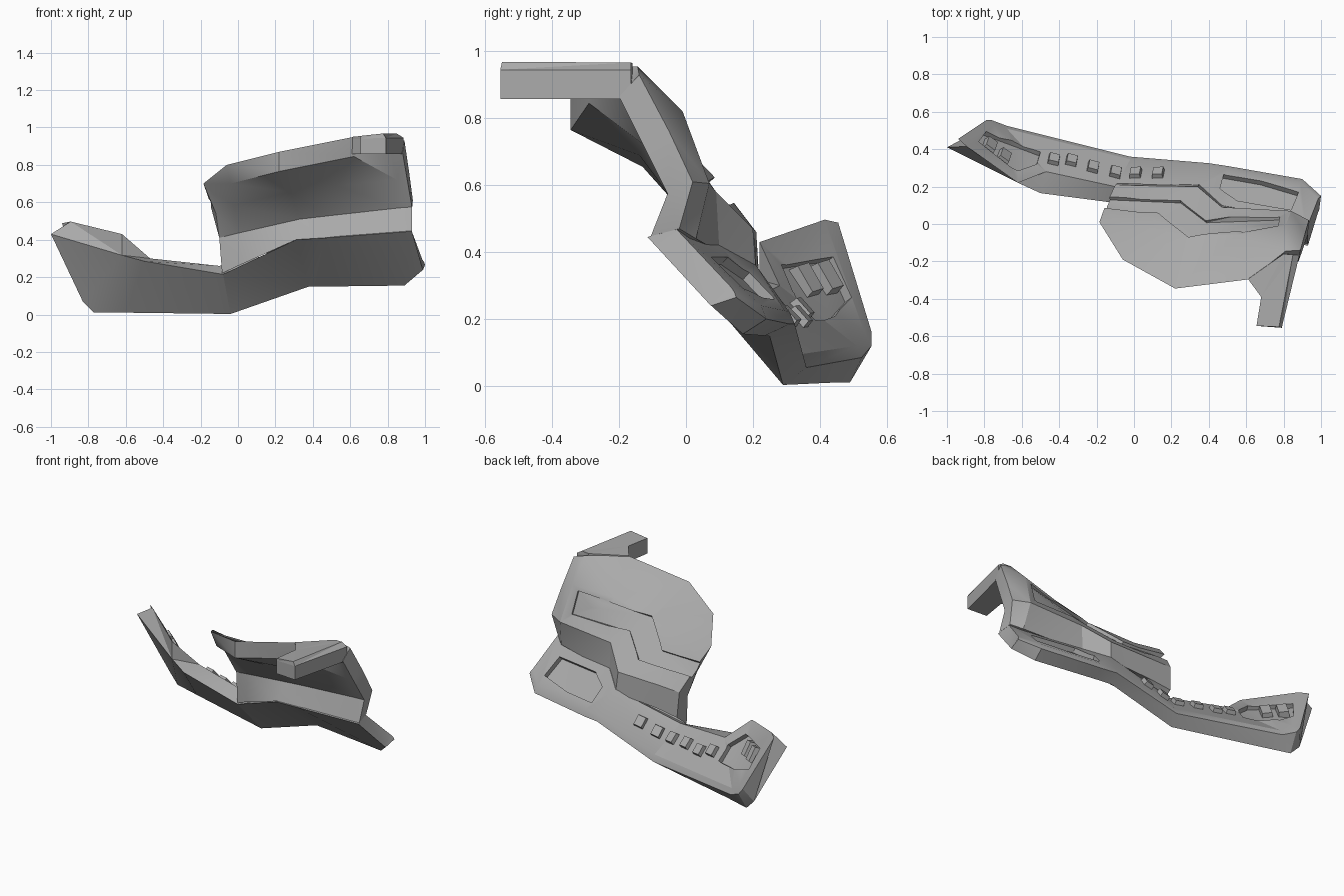
import bpy, bmesh, math
from mathutils import Vector, Matrix
from mathutils.bvhtree import BVHTree

if "Cube" in bpy.data.objects:
    bpy.data.objects.remove(bpy.data.objects["Cube"])

grey = bpy.data.materials.new("matte_grey")
grey.diffuse_color = (0.4, 0.4, 0.4, 1)
grey.use_nodes = True
grey.node_tree.nodes["Principled BSDF"].inputs["Base Color"].default_value = grey.diffuse_color


def finish(name, bm):
    bmesh.ops.recalc_face_normals(bm, faces=bm.faces)
    me = bpy.data.meshes.new(name)
    bm.to_mesh(me)
    ob = bpy.data.objects.new(name, me)
    bpy.context.collection.objects.link(ob)
    me.materials.append(grey)
    return ob


def loft(name, rings):
    """Closed solid through matching cross-sections; also returns a ray tree."""
    bm = bmesh.new()
    rows = [[bm.verts.new(p) for p in ring] for ring in rings]
    n = len(rows[0])
    for a, b in zip(rows, rows[1:]):
        for i in range(n):
            j = (i + 1) % n
            bm.faces.new((a[i], a[j], b[j], b[i]))
    bm.faces.new(rows[0])
    bm.faces.new(rows[-1])
    bmesh.ops.triangulate(bm, faces=bm.faces)
    ob = finish(name, bm)
    tree = BVHTree.FromBMesh(bm)
    bm.free()
    return ob, tree


def drop(tree, x, y):
    """Point and normal of the upper surface at x, y."""
    p, n, _, _ = tree.ray_cast(Vector((x, y, 3)), Vector((0, 0, -1)))
    if p is None:
        p, n, _, _ = tree.find_nearest(Vector((x, y, 0.4)))
    return p, (n if n.z > 0 else -n)


def recess(ob, tree, low, high, depth, open_start=False):
    """Cut a pocket between two polylines laid on the surface."""
    rings = []
    for a, b in zip(low, high):
        (pa, na), (pb, nb) = drop(tree, *a), drop(tree, *b)
        n = (na + nb).normalized()
        rings.append([pa - n * depth, pb - n * depth, pb + n * 0.06, pa + n * 0.06])
    if open_start:
        rings[0] = [p + Vector((-0.09, 0, 0)) for p in rings[0]]
    cutter, _ = loft("recess_cutter", rings)
    cutter.hide_render = True
    mod = ob.modifiers.new("recess", 'BOOLEAN')
    mod.operation = 'DIFFERENCE'
    mod.solver = 'EXACT'
    mod.object = cutter
    bpy.context.view_layer.objects.active = ob
    bpy.ops.object.modifier_apply(modifier=mod.name)
    bpy.data.objects.remove(cutter)


def key(name, tree, x, y, size, along, sink=0.0):
    """Tapered push button sitting on the surface."""
    p, n = drop(tree, x, y)
    u = (Vector(along) - n * n.dot(Vector(along))).normalized()
    rot = Matrix((u, n.cross(u), n)).transposed().to_4x4()
    bm = bmesh.new()
    bmesh.ops.create_cube(bm, size=1)
    for v in bm.verts:
        s = 0.82 if v.co.z > 0 else 1
        v.co = Vector((v.co.x * size[0] * s, v.co.y * size[1] * s, v.co.z * size[2]))
    bm.transform(Matrix.Translation(p - n * sink) @ rot)
    finish(name, bm)
    bm.free()


# Lower console: front top, front bottom, back bottom, back bevel, inner top
console, console_tree = loft("lower_console", [
    [(-1, .41, .43), (-.83, .50, .07), (-.79, .555, .16), (-.94, .455, .488), (-.895, .415, .497)],
    [(-.62, .22, .317), (-.77, .49, .01), (-.76, .555, .12), (-.75, .53, .17), (-.62, .22, .43)],
    [(-.50, .165, .285), (-.60, .44, .01), (-.68, .525, .085), (-.68, .51, .12), (-.47, .28, .30)],
    [(-.08, .11, .215), (-.04, .29, .003), (-.02, .36, .055), (-.02, .345, .095), (-.10, .20, .26)],
    [(.31, -.06, .40), (.38, .25, .15), (.40, .325, .185), (.40, .31, .22), (.35, .21, .36)],
    [(.47, -.07, .41), (.50, .235, .15), (.50, .31, .185), (.50, .295, .225), (.47, .10, .42)],
    [(.93, -.115, .445), (.89, .17, .155), (.90, .24, .20), (.89, .225, .24), (.92, -.03, .47)],
    [(.985, .065, .25), (.99, .075, .24), (1, .15, .265), (.995, .145, .28), (.985, .135, .295)],
])

# Upper hood: foot front, front kink, underside, rim bottom, rim top, bulge, ledge, ledge foot
hood, hood_tree = loft("upper_hood", [
    [(-.085, .115, .22), (-.10, .125, .41), (-.118, .055, .54), (-.135, 0, .65),
     (-.185, .01, .70), (-.16, .08, .63), (-.10, .21, .46), (-.09, .22, .30)],
    [(0, .085, .26), (0, .095, .435), (-.02, -.02, .585), (-.04, -.16, .70),
     (-.06, -.19, .80), (0, 0, .68), (.05, .205, .465), (.05, .215, .32)],
    [(.31, -.05, .40), (.33, 0, .51), (.28, -.13, .655), (.22, -.345, .765),
     (.22, -.345, .87), (.28, -.06, .73), (.34, .20, .47), (.35, .21, .34)],
    [(.46, -.06, .41), (.46, -.01, .525), (.53, -.14, .69), (.62, -.29, .845),
     (.62, -.295, .95), (.55, -.06, .79), (.47, .09, .58), (.47, .10, .40)],
    [(.86, -.10, .44), (.86, -.05, .57), (.85, -.125, .72), (.82, -.20, .865),
     (.81, -.145, .955), (.81, -.01, .82), (.84, .07, .605), (.86, .03, .44)],
    [(.93, -.105, .448), (.93, -.055, .575), (.905, -.128, .72), (.88, -.20, .865),
     (.89, -.14, .93), (.915, -.05, .76), (.935, .02, .61), (.92, -.02, .47)],
])

# Forward arm on the hood's right side
plan = [(.655, -.545), (.79, -.555), (.885, -.165), (.80, -.16), (.61, -.292), (.68, -.39)]
top = [(.655, -.545, .955), (.775, -.55, .968), (.85, -.165, .967), (.80, -.16, .965),
       (.61, -.295, .95), (.68, -.39, .957)]
middle = [(x, y, .945 if x > .75 else .94) for x, y in plan]
loft("forward_arm", [[(x, y, .857) for x, y in plan], middle, top])

# Row of push buttons along the console
for i, (x, y) in enumerate([(-.43, .34), (-.335, .335), (-.22, .30),
                            (-.10, .272), (.01, .267), (.13, .267)]):
    key(f"row_button_{i + 1}", console_tree, x, y, (.065, .075, .05), (1, -.2, 0))

# Pair of buttons inside the left pocket
for i, (x, y) in enumerate([(-.765, .425), (-.69, .365)]):
    key(f"pocket_button_{i + 1}", console_tree, x, y, (.07, .11, .06), (-.3, .22, .07), .018)

# Pockets: left control well, right screen well, groove across the hood
recess(console, console_tree, [(-.83, .44), (-.62, .285), (-.52, .32)],
       [(-.79, .495), (-.65, .445), (-.50, .385)], .03)
recess(console, console_tree, [(.46, .19), (.55, .125), (.84, .075)],
       [(.48, .265), (.68, .23), (.88, .17)], .03)
recess(hood, hood_tree, [(-.125, .085), (.13, .06), (.29, -.07), (.77, -.01)],
       [(-.10, .145), (.25, .125), (.385, .018), (.78, .038)], .018, True)

# Soft shading on the gentle curves, crisp at the edges
for ob, angle in ((hood, 28), (console, 20)):
    bpy.ops.object.select_all(action='DESELECT')
    ob.select_set(True)
    bpy.context.view_layer.objects.active = ob
    bpy.ops.object.shade_smooth_by_angle(angle=math.radians(angle))
